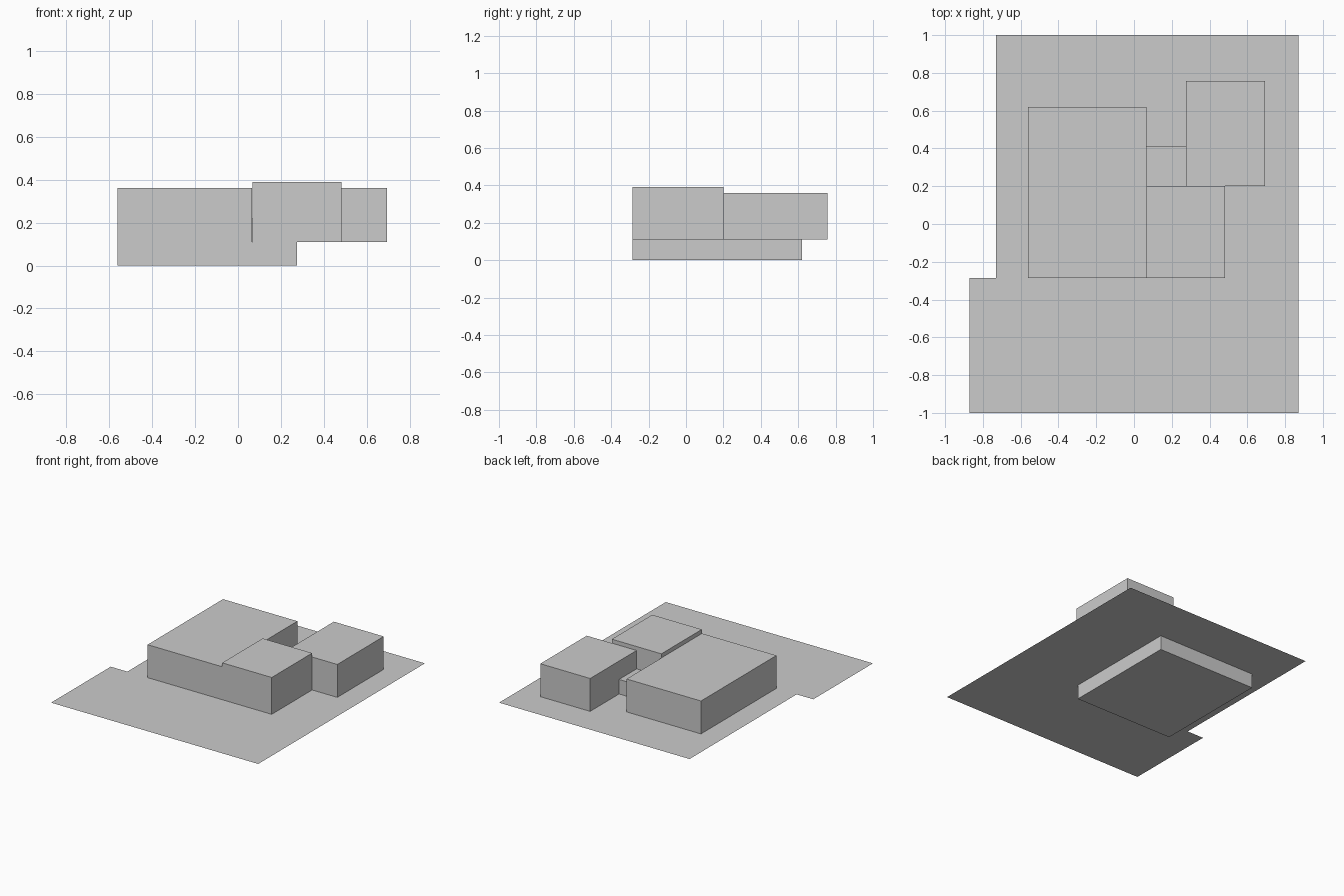
import bpy
import bmesh

if "Cube" in bpy.data.objects:
    bpy.data.objects.remove(bpy.data.objects["Cube"])

GROUND = 0.11


def make_object(name, bm):
    mesh = bpy.data.meshes.new(name)
    bm.to_mesh(mesh)
    bm.free()
    obj = bpy.data.objects.new(name, mesh)
    bpy.context.collection.objects.link(obj)
    return obj


def block(name, x0, x1, y0, y1, z0, z1):
    bm = bmesh.new()
    bmesh.ops.create_cube(bm, size=1.0)
    for v in bm.verts:
        v.co = (x1 if v.co.x > 0 else x0,
                y1 if v.co.y > 0 else y0,
                z1 if v.co.z > 0 else z0)
    return make_object(name, bm)


# Flat site plate with a step in its left edge
outline = [(-0.87, -1), (0.87, -1), (0.87, 1),
           (-0.73, 1), (-0.73, -0.285), (-0.87, -0.285)]
bm = bmesh.new()
bm.faces.new([bm.verts.new((x, y, GROUND)) for x, y in outline])
make_object("site_plate", bm)

# Basement below the plate
block("basement", -0.56, 0.275, -0.285, 0.62, 0.0, GROUND)

# Building volumes above the plate
block("main_hall", -0.56, 0.065, -0.285, 0.62, GROUND, 0.36)
block("front_wing", 0.067, 0.483, -0.285, 0.2, GROUND, 0.39)
block("rear_wing", 0.275, 0.694, 0.2, 0.757, GROUND, 0.36)

# Low link between the hall and the rear wing
block("low_link", 0.065, 0.275, 0.2, 0.41, GROUND, 0.22)
